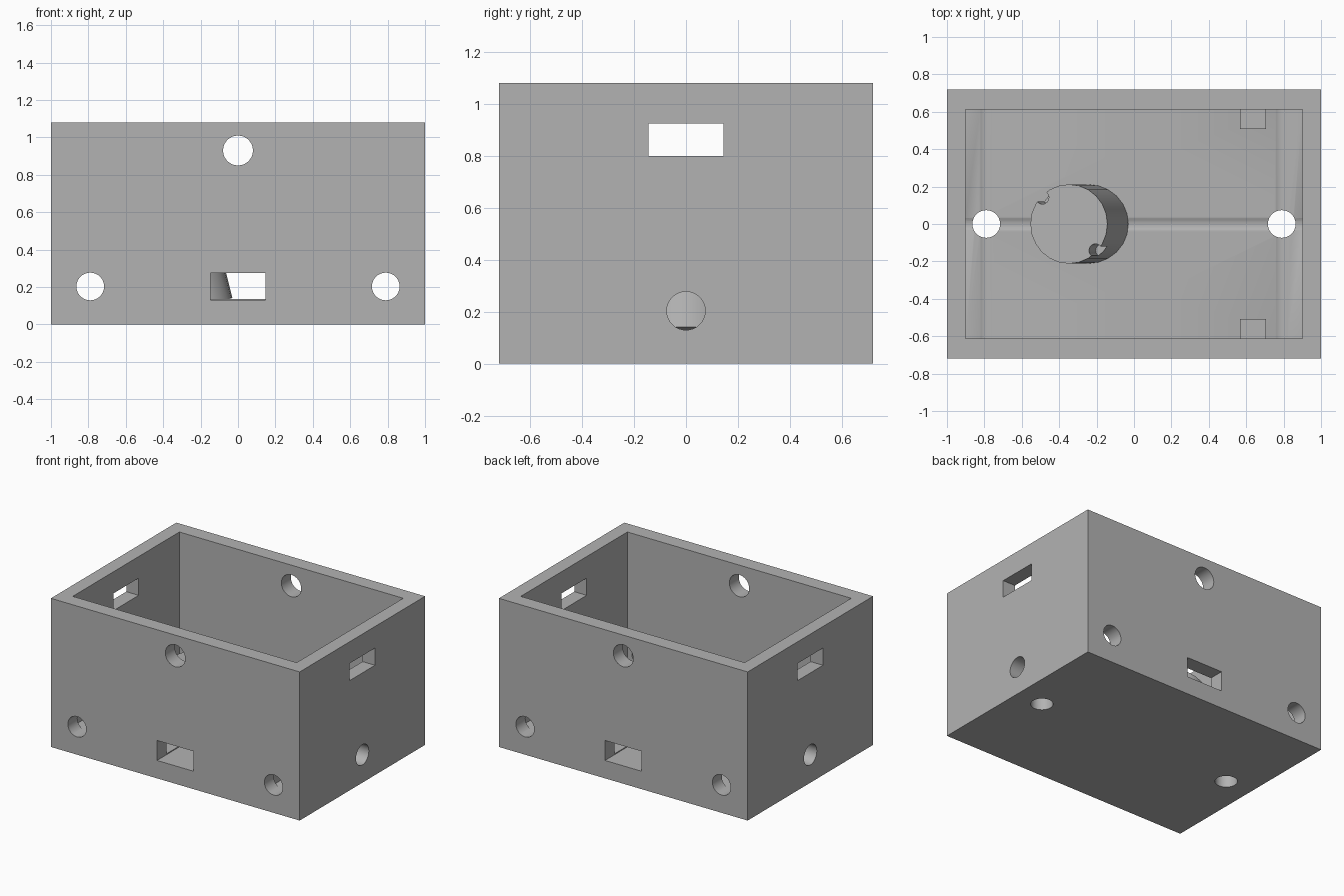
import bpy
import math
from mathutils import Vector, Matrix

if "Cube" in bpy.data.objects:
    bpy.data.objects.remove(bpy.data.objects["Cube"], do_unlink=True)

WIDTH, DEPTH, HEIGHT = 2.0, 1.44, 1.08
INNER_X, INNER_Y, FLOOR = 0.90, 0.612, 0.137
BORE_Z, BORE_R, BORE_X = 0.203, 0.074, 0.79

grey = bpy.data.materials.new("plain_grey")
grey.use_nodes = True
grey.diffuse_color = (0.45, 0.45, 0.45, 1)
grey.node_tree.nodes["Principled BSDF"].inputs["Base Color"].default_value = grey.diffuse_color


def block(name, low, high):
    """Box between two opposite corners."""
    low, high = Vector(low), Vector(high)
    size = high - low
    bpy.ops.mesh.primitive_cube_add(size=1)
    obj = bpy.context.object
    obj.name = name
    obj.data.transform(Matrix.Translation((low + high) / 2) @ Matrix.Diagonal((*size, 1)))
    obj.data.materials.append(grey)
    return obj


def rod(name, start, end, radius, sides=32):
    """Cylinder between two points."""
    start, end = Vector(start), Vector(end)
    axis = end - start
    bpy.ops.mesh.primitive_cylinder_add(vertices=sides, radius=radius, depth=axis.length)
    obj = bpy.context.object
    obj.name = name
    turn = axis.to_track_quat('Z', 'Y').to_matrix().to_4x4()
    obj.data.transform(Matrix.Translation((start + end) / 2) @ turn)
    obj.data.materials.append(grey)
    return obj


def cut(target, cutter):
    """Subtract the cutter, then remove it."""
    mod = target.modifiers.new("cut", 'BOOLEAN')
    mod.operation, mod.solver, mod.object = 'DIFFERENCE', 'EXACT', cutter
    bpy.context.view_layer.objects.active = target
    bpy.ops.object.modifier_apply(modifier=mod.name)
    bpy.data.objects.remove(cutter, do_unlink=True)


def smooth(obj, degrees):
    bpy.ops.object.select_all(action='DESELECT')
    obj.select_set(True)
    bpy.context.view_layer.objects.active = obj
    bpy.ops.object.shade_smooth_by_angle(angle=math.radians(degrees))


# Open box
case = block("case", (-WIDTH / 2, -DEPTH / 2, 0), (WIDTH / 2, DEPTH / 2, HEIGHT))
cut(case, block("cavity", (-INNER_X, -INNER_Y, FLOOR), (INNER_X, INNER_Y, 2)))

# Round bores across the case, grazing the floor, and holes through the floor
for x in (-BORE_X, BORE_X):
    cut(case, rod("cross_bore", (x, -1, BORE_Z), (x, 1, BORE_Z), BORE_R))
    cut(case, rod("floor_hole", (x, 0, -0.2), (x, 0, 0.3), BORE_R))
cut(case, rod("long_bore", (-1.2, 0, BORE_Z), (1.2, 0, BORE_Z), BORE_R))
cut(case, rod("upper_bore", (0, -1, 0.93), (0, 1, 0.93), 0.08))

# Rectangular slots: side walls, then front and back with a shallow floor recess
cut(case, block("side_slot", (-1.2, -0.145, 0.798), (1.2, 0.145, 0.923)))
for side in (-1, 1):
    y_near, y_far = sorted((0.36 * side, side))
    cut(case, block("low_slot", (-0.147, y_near, 0.13), (0.147, y_far, 0.275)))
smooth(case, 30)

# Leaning post with a pair of notches in its rim
foot = Vector((-0.236, 0, 0.09))
top = Vector((-0.348, 0, 0.54))
lean = (top - foot).normalized()
post = rod("leaning_post", foot, top, 0.212, 24)
for side in (-1, 1):
    spot = top + Vector((0.142 * side, -0.142 * side, 0.035 * side))
    cut(post, rod("notch", spot - lean * 0.15, spot + lean * 0.1, 0.036, 16))
smooth(post, 30)

# Small rest blocks against the long walls
for name, side in (("front_rest", -1), ("back_rest", 1)):
    y_low, y_high = sorted((0.508 * side, (INNER_Y + 0.02) * side))
    block(name, (0.567, y_low, FLOOR - 0.02), (0.707, y_high, FLOOR + 0.1))
